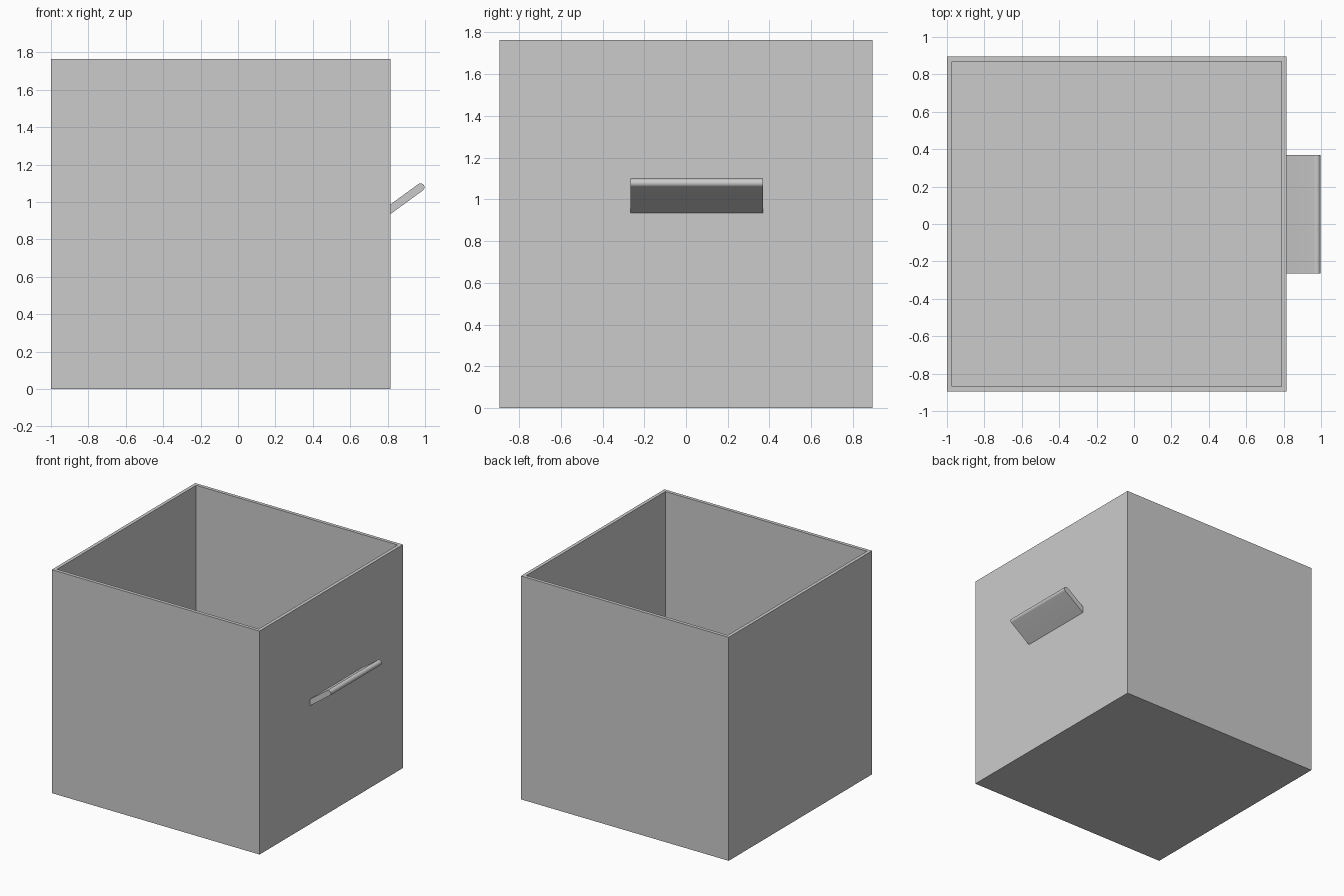
import bpy
import bmesh
from math import cos, sin, pi, atan2
from mathutils import Vector

if "Cube" in bpy.data.objects:
    bpy.data.objects.remove(bpy.data.objects["Cube"], do_unlink=True)

# Single plain grey
grey = bpy.data.materials.new("grey")
grey.use_nodes = True
COLOUR = (0.6, 0.6, 0.6, 1)
grey.diffuse_color = COLOUR
grey.node_tree.nodes["Principled BSDF"].inputs["Base Color"].default_value = COLOUR

LEFT, RIGHT, DEPTH, HEIGHT, WALL = -1.0, 0.815, 0.895, 1.765, 0.038


def add_object(name, bm):
    bmesh.ops.recalc_face_normals(bm, faces=bm.faces)
    mesh = bpy.data.meshes.new(name)
    bm.to_mesh(mesh)
    bm.free()
    mesh.materials.append(grey)
    obj = bpy.data.objects.new(name, mesh)
    bpy.context.collection.objects.link(obj)
    return obj


# Open-topped box: inset the top face for the rim, then push it down to the floor
bm = bmesh.new()
bmesh.ops.create_cube(bm, size=1)
for v in bm.verts:
    v.co = Vector(((LEFT + RIGHT) / 2 + v.co.x * (RIGHT - LEFT),
                   v.co.y * 2 * DEPTH, (v.co.z + 0.5) * HEIGHT))
top = max(bm.faces, key=lambda f: f.calc_center_median().z)
bmesh.ops.inset_region(bm, faces=[top], thickness=WALL)
inner = bmesh.ops.extrude_discrete_faces(bm, faces=[top])["faces"][0]
bmesh.ops.translate(bm, verts=inner.verts, vec=(0, 0, WALL - HEIGHT))
add_object("box", bm)

# Sloping grip with a rounded outer edge, extruded along y
TIP, RADIUS = Vector((0.976, 1.078)), 0.021
slope = atan2(0.117, 0.161)
profile = [(RIGHT, 0.987), (RIGHT, 0.935)]
for i in range(17):
    a = slope - pi / 2 + pi * i / 16
    profile.append((TIP.x + RADIUS * cos(a), TIP.y + RADIUS * sin(a)))
bm = bmesh.new()
side = bm.faces.new([bm.verts.new((x, -0.265, z)) for x, z in profile])
swept = bmesh.ops.extrude_face_region(bm, geom=[side])["geom"]
bmesh.ops.translate(bm, vec=(0, 0.635, 0),
                    verts=[g for g in swept if isinstance(g, bmesh.types.BMVert)])
handle = add_object("handle", bm)
bpy.ops.object.select_all(action="DESELECT")
handle.select_set(True)
bpy.context.view_layer.objects.active = handle
bpy.ops.object.shade_smooth_by_angle(angle=pi / 6)
